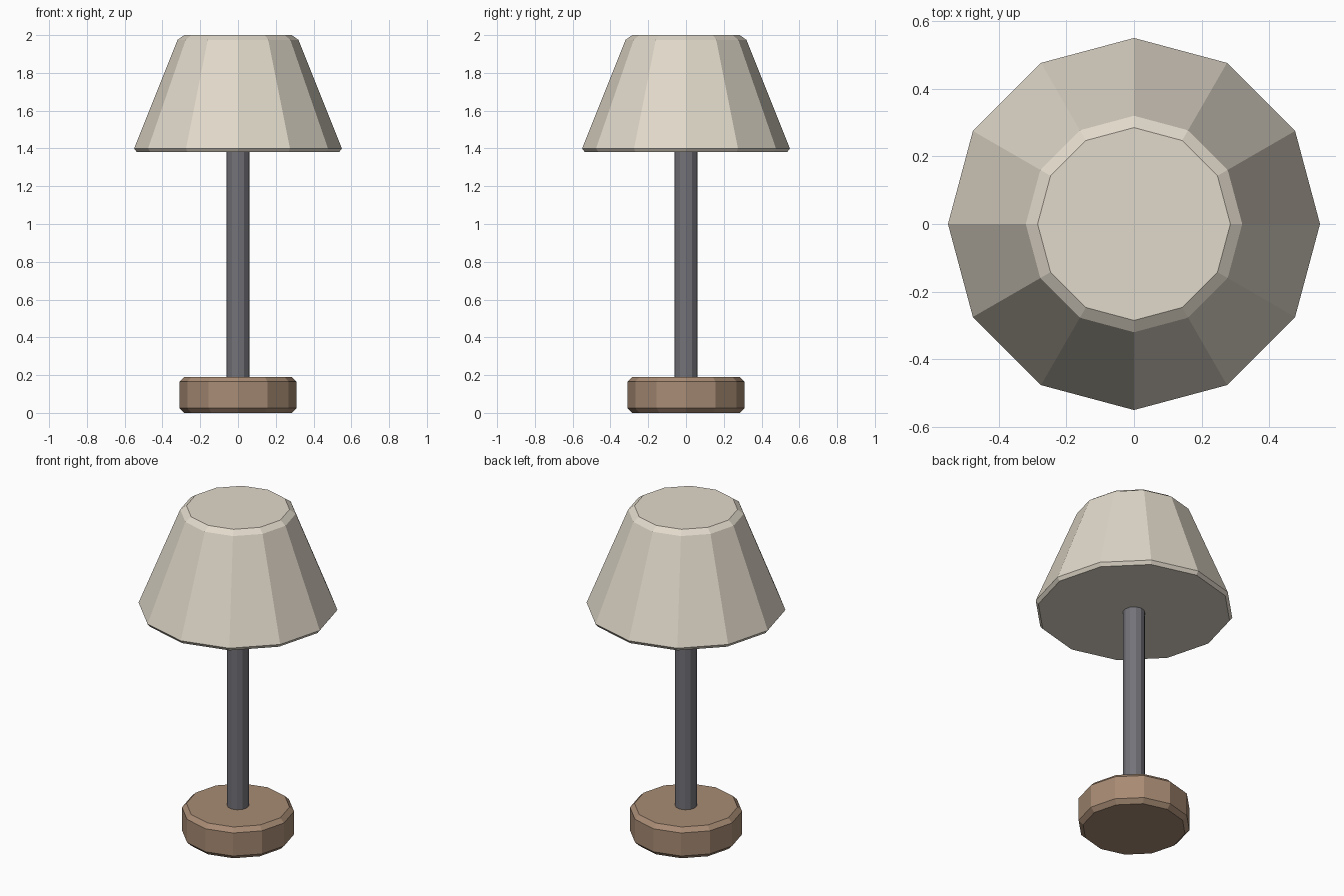
import bpy
import bmesh
from math import cos, sin, tau

SIDES = 12

old = bpy.data.objects.get("Cube")
if old:
    bpy.data.objects.remove(old, do_unlink=True)


def make_material(name, rgb):
    mat = bpy.data.materials.new(name)
    mat.use_nodes = True
    colour = (*rgb, 1.0)
    mat.diffuse_color = colour
    mat.node_tree.nodes["Principled BSDF"].inputs["Base Color"].default_value = colour
    return mat


def lathe(name, profile, mat):
    """Stack closed rings of (radius, height) and cap both ends."""
    bm = bmesh.new()
    rings = [[bm.verts.new((r * cos(tau * i / SIDES), r * sin(tau * i / SIDES), z))
              for i in range(SIDES)] for r, z in profile]
    for low, high in zip(rings, rings[1:]):
        for i in range(SIDES):
            j = (i + 1) % SIDES
            bm.faces.new((low[i], low[j], high[j], high[i]))
    bm.faces.new(reversed(rings[0]))
    bm.faces.new(rings[-1])
    mesh = bpy.data.meshes.new(name)
    bm.to_mesh(mesh)
    bm.free()
    mesh.materials.append(mat)
    obj = bpy.data.objects.new(name, mesh)
    bpy.context.collection.objects.link(obj)
    return obj


wood = make_material("warm brown wood", (0.39, 0.26, 0.175))
metal = make_material("grey metal", (0.17, 0.17, 0.19))
fabric = make_material("cream fabric", (0.75, 0.69, 0.59))

# Chamfered round foot
lathe("base", [(0.285, 0), (0.31, 0.025), (0.31, 0.165), (0.285, 0.19)], wood)

# Upright, running slightly into the foot and the shade
lathe("pole", [(0.061, 0.17), (0.061, 1.42)], metal)

# Closed tapered shade with chamfered rims
lathe("lampshade", [(0.535, 1.38), (0.55, 1.4), (0.32, 1.975), (0.285, 2.0)], fabric)
